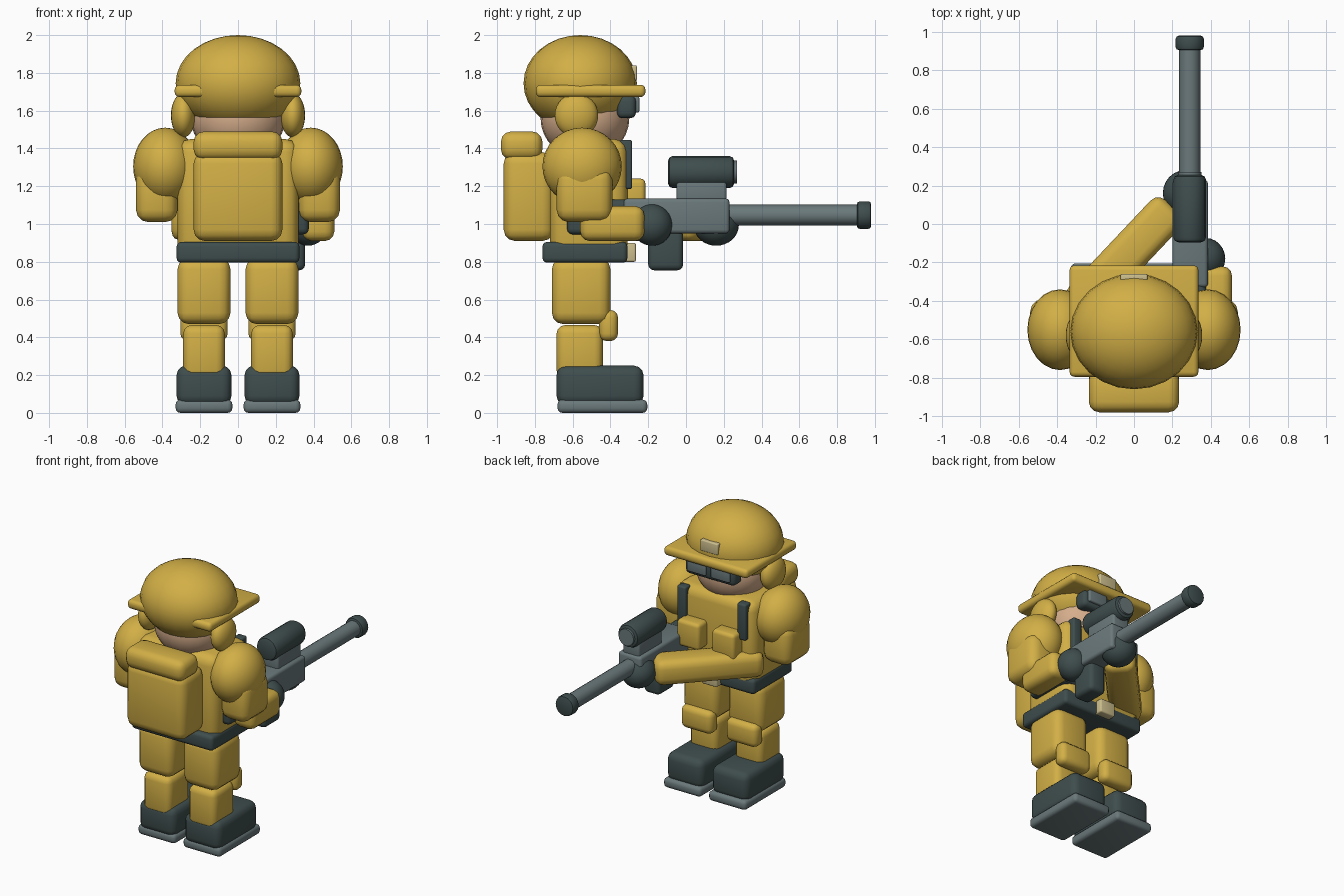
import bpy, bmesh, math
from mathutils import Matrix, Vector

if "Cube" in bpy.data.objects:
    bpy.data.objects.remove(bpy.data.objects["Cube"])


def material(name, rgb):
    m = bpy.data.materials.new(name)
    m.diffuse_color = (*rgb, 1)
    m.use_nodes = True
    m.node_tree.nodes["Principled BSDF"].inputs["Base Color"].default_value = m.diffuse_color
    return m


YELLOW = material("mustard_cloth", (0.645, 0.429, 0.061))
DARK = material("dark_slate", (0.050, 0.075, 0.075))
GREY = material("gun_grey", (0.145, 0.190, 0.197))
SKIN = material("skin", (0.67, 0.42, 0.26))
KHAKI = material("pale_khaki", (0.61, 0.52, 0.27))


def finish(bm, name, mat, angle=40):
    me = bpy.data.meshes.new(name)
    bm.to_mesh(me)
    bm.free()
    me.materials.append(mat)
    ob = bpy.data.objects.new(name, me)
    bpy.context.collection.objects.link(ob)
    bpy.ops.object.select_all(action='DESELECT')
    ob.select_set(True)
    bpy.context.view_layer.objects.active = ob
    bpy.ops.object.shade_smooth_by_angle(angle=math.radians(angle))
    return ob


def box(name, mat, x, y, z, bevel=0.02, turn=0.0):
    """Rounded box from (min, max) ranges, optionally turned about z."""
    bm = bmesh.new()
    bmesh.ops.create_cube(bm, size=1)
    size = Vector([r[1] - r[0] for r in (x, y, z)])
    centre = Vector([(r[1] + r[0]) / 2 for r in (x, y, z)])
    bmesh.ops.scale(bm, vec=size, verts=bm.verts)
    if bevel:
        bmesh.ops.bevel(bm, geom=bm.edges[:], offset=min(bevel, min(size) * 0.45),
                        segments=3, profile=0.5, affect='EDGES')
    bm.transform(Matrix.Translation(centre) @ Matrix.Rotation(turn, 4, 'Z'))
    return finish(bm, name, mat)


def ball(name, mat, centre, radii):
    bm = bmesh.new()
    bmesh.ops.create_uvsphere(bm, u_segments=24, v_segments=16, radius=1)
    bm.transform(Matrix.Translation(centre) @ Matrix.Diagonal((*radii, 1)))
    return finish(bm, name, mat)


def tube(name, mat, x, z, y, radius, bevel=0.0, sides=16):
    """Cylinder lying along y, with bevelled rims."""
    bm = bmesh.new()
    bmesh.ops.create_cone(bm, cap_ends=True, segments=sides, radius1=radius,
                          radius2=radius, depth=y[1] - y[0])
    if bevel:
        rims = [e for e in bm.edges if abs(e.verts[0].co.z - e.verts[1].co.z) < 1e-5]
        bmesh.ops.bevel(bm, geom=rims, offset=bevel, segments=2, profile=0.5,
                        affect='EDGES')
    bm.transform(Matrix.Translation((x, (y[0] + y[1]) / 2, z))
                 @ Matrix.Rotation(math.pi / 2, 4, 'X'))
    return finish(bm, name, mat)


def pair(name, mat, x, y, z, bevel=0.02):
    """Left and right copies of a box given its right-hand x range."""
    box(name + "_right", mat, x, y, z, bevel)
    box(name + "_left", mat, (-x[1], -x[0]), y, z, bevel)


# Legs and boots
pair("sole", GREY, (0.03, 0.33), (-0.68, -0.205), (0.0, 0.07), 0.025)
pair("boot", DARK, (0.035, 0.325), (-0.685, -0.225), (0.04, 0.25), 0.05)
pair("shin", YELLOW, (0.07, 0.29), (-0.685, -0.44), (0.18, 0.465), 0.045)
pair("knee_pad", YELLOW, (0.055, 0.305), (-0.46, -0.36), (0.38, 0.545), 0.04)
pair("thigh", YELLOW, (0.04, 0.32), (-0.71, -0.40), (0.47, 0.82), 0.06)

# Torso, belt and chest gear
box("torso", YELLOW, (-0.32, 0.32), (-0.72, -0.31), (0.82, 1.45), 0.07)
box("belt", DARK, (-0.325, 0.325), (-0.76, -0.31), (0.795, 0.905), 0.025)
box("buckle", KHAKI, (-0.06, 0.06), (-0.33, -0.265), (0.80, 0.90), 0.01)
pair("chest_strap", DARK, (0.205, 0.275), (-0.35, -0.285), (1.185, 1.445), 0.012)
pair("chest_pouch", YELLOW, (0.05, 0.23), (-0.34, -0.215), (1.05, 1.24), 0.025)

# Backpack
box("backpack", YELLOW, (-0.235, 0.235), (-0.965, -0.70), (0.91, 1.38), 0.06)
box("bedroll", YELLOW, (-0.235, 0.235), (-0.98, -0.76), (1.34, 1.49), 0.055)

# Head and helmet
ball("head", SKIN, (0, -0.535, 1.56), (0.25, 0.235, 0.22))
ball("helmet", YELLOW, (0, -0.56, 1.745), (0.33, 0.30, 0.255))
box("helmet_brim", YELLOW, (-0.335, 0.335), (-0.795, -0.215), (1.672, 1.737), 0.025)
box("helmet_badge", KHAKI, (-0.07, 0.07), (-0.30, -0.26), (1.76, 1.84), 0.008)
box("goggles", DARK, (-0.20, 0.20), (-0.365, -0.265), (1.56, 1.68), 0.03)
pair("goggle_lens", GREY, (0.02, 0.17), (-0.28, -0.247), (1.59, 1.675), 0.01)
for side, s in (("right", 1), ("left", -1)):
    ball("ear_cup_" + side, YELLOW, (s * 0.29, -0.58, 1.575), (0.065, 0.115, 0.117))
    ball("shoulder_" + side, YELLOW, (s * 0.385, -0.55, 1.305), (0.17, 0.21, 0.205))

# Arms and gloves
pair("upper_arm", YELLOW, (0.32, 0.54), (-0.685, -0.39), (1.01, 1.30), 0.065)
box("forearm_right", YELLOW, (0.34, 0.51), (-0.56, -0.22), (0.91, 1.095), 0.05)
start, end = Vector((-0.30, -0.44)), Vector((0.20, 0.09))
mid, length = (start + end) / 2, (end - start).length
box("forearm_left", YELLOW, (mid.x - length / 2, mid.x + length / 2),
    (mid.y - 0.105, mid.y + 0.105), (0.91, 1.09), 0.055,
    math.atan2(end.y - start.y, end.x - start.x))
ball("glove_right", DARK, (0.37, -0.18, 0.995), (0.105, 0.108, 0.11))
ball("glove_left", DARK, (0.265, 0.16, 0.995), (0.115, 0.12, 0.11))

# Rifle
GX = 0.29
box("rifle_stock", DARK, (0.20, 0.375), (-0.63, -0.30), (0.945, 1.13), 0.03)
box("rifle_receiver", GREY, (0.20, 0.385), (-0.33, 0.23), (0.95, 1.135), 0.02)
box("rifle_magazine", DARK, (0.225, 0.355), (-0.20, -0.015), (0.755, 0.97), 0.03)
tube("rifle_barrel", GREY, GX, 1.047, (0.20, 0.92), 0.055)
tube("rifle_muzzle", DARK, GX, 1.047, (0.905, 0.98), 0.073, 0.015)
box("scope_mount", GREY, (0.225, 0.355), (-0.05, 0.215), (1.11, 1.23), 0.015)
tube("scope", DARK, GX, 1.275, (-0.095, 0.255), 0.085, 0.025)
tube("scope_lens", GREY, GX, 1.275, (0.24, 0.27), 0.06)
